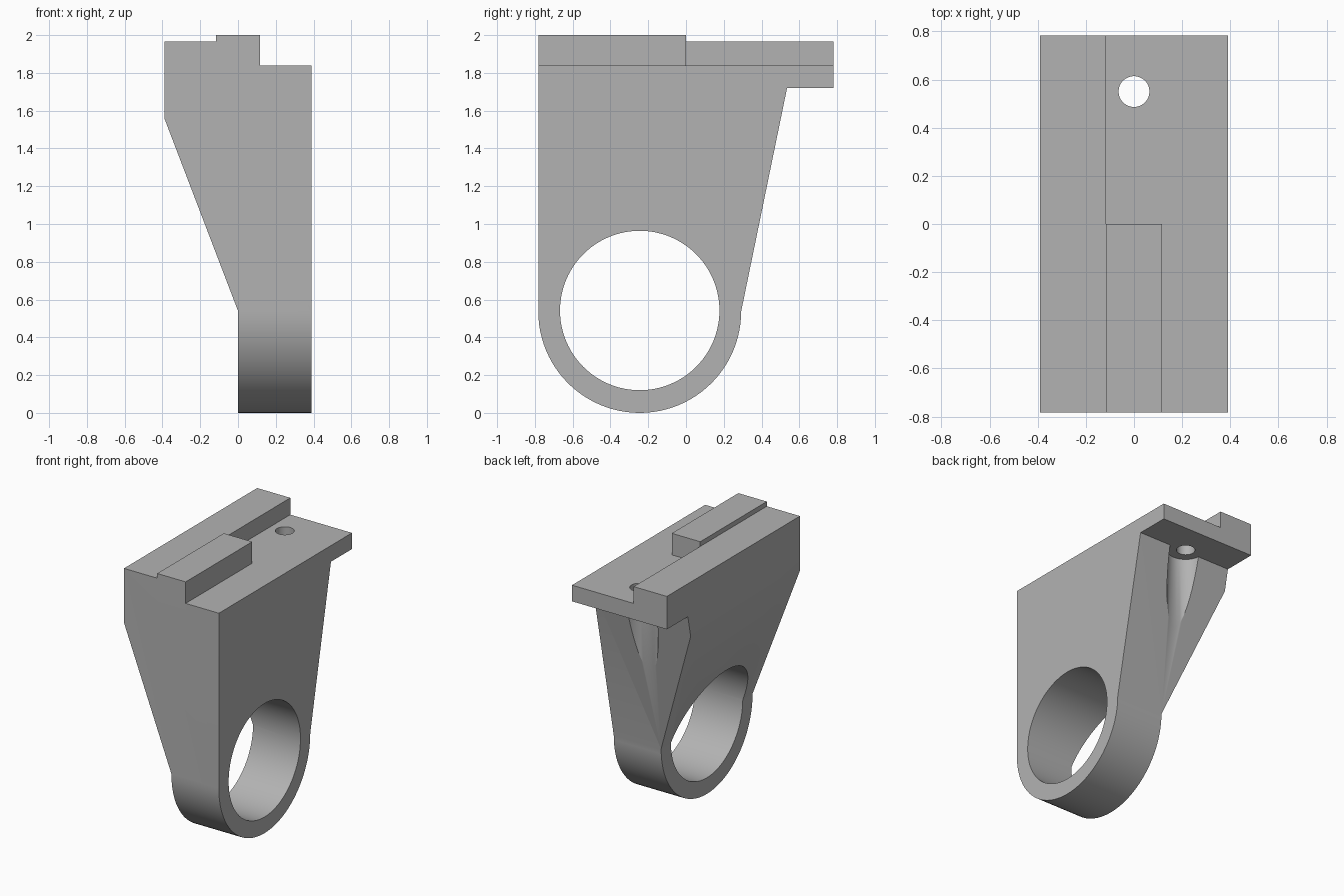
import bpy, bmesh, math
from mathutils import Vector

cube = bpy.data.objects.get("Cube")
if cube:
    bpy.data.objects.remove(cube, do_unlink=True)

grey = bpy.data.materials.new("plain_grey")
grey.use_nodes = True
grey.diffuse_color = (0.45, 0.45, 0.45, 1)
grey.node_tree.nodes["Principled BSDF"].inputs["Base Color"].default_value = (0.45, 0.45, 0.45, 1)


def prism(name, points, direction):
    """Extrude a closed outline of 3D points along a direction."""
    bm = bmesh.new()
    face = bm.faces.new([bm.verts.new(p) for p in points])
    out = bmesh.ops.extrude_face_region(bm, geom=[face])["geom"]
    moved = [v for v in out if isinstance(v, bmesh.types.BMVert)]
    bmesh.ops.translate(bm, verts=moved, vec=Vector(direction))
    bmesh.ops.recalc_face_normals(bm, faces=bm.faces)
    mesh = bpy.data.meshes.new(name)
    bm.to_mesh(mesh)
    bm.free()
    mesh.materials.append(grey)
    obj = bpy.data.objects.new(name, mesh)
    bpy.context.collection.objects.link(obj)
    return obj


def arc(cy, cz, r, start, end, steps):
    """Points on an arc as (first, second) pairs."""
    angles = [start + (end - start) * i / steps for i in range(steps + 1)]
    return [(cy + r * math.cos(a), cz + r * math.sin(a)) for a in angles]


def combine(target, other, operation):
    """Apply a boolean and discard the helper."""
    other.hide_render = True
    mod = target.modifiers.new(operation, 'BOOLEAN')
    mod.operation, mod.solver, mod.object = operation, 'EXACT', other
    bpy.ops.object.select_all(action='DESELECT')
    bpy.context.view_layer.objects.active = target
    target.select_set(True)
    bpy.ops.object.modifier_apply(modifier=mod.name)
    bpy.data.objects.remove(other, do_unlink=True)


HALF_X, HALF_Y = 0.39, 0.782
BORE_Y, BORE_Z = -0.245, 0.537
SCREW_Y = 0.55

# Side outline: round foot, sloping back and overhanging plate
side = arc(BORE_Y, BORE_Z, 0.537, math.pi, 2 * math.pi, 48)
side += [(0.535, 1.72), (HALF_Y, 1.72), (HALF_Y, 1.965), (-HALF_Y, 1.965)]
bracket = prism("bracket_body", [(-HALF_X, y, z) for y, z in side], (2 * HALF_X, 0, 0))

# Front outline: tapered flank, side rail and lower shelf
front = [(0, -0.1), (0.5, -0.1), (0.5, 1.84), (-0.117, 1.84), (-0.117, 2.1),
         (-0.5, 2.1), (-0.5, 1.849), (-HALF_X, 1.56), (0, 0.54)]
front[6:7] = [(-0.5, 1.56)]
combine(bracket, prism("front_outline", [(x, -1, z) for x, z in front], (0, 2, 0)), 'INTERSECT')

# Short centre rail
rail = [(-0.117, 1.8), (0.117, 1.8), (0.117, 2.0), (-0.117, 2.0)]
combine(bracket, prism("centre_rail", [(x, -HALF_Y, z) for x, z in rail], (0, HALF_Y, 0)), 'UNION')

# Large cross bore
bore = arc(BORE_Y, BORE_Z + 0.005, 0.422, 0, 2 * math.pi, 96)[:-1]
combine(bracket, prism("bore_cutter", [(-1, y, z) for y, z in bore], (2, 0, 0)), 'DIFFERENCE')

# Screw hole through the plate and its clearance groove below
for name, radius, bottom, top in (("hole_cutter", 0.064, 1.6, 2.1),
                                  ("groove_cutter", 0.128, 0.9, 1.72)):
    ring = arc(0, SCREW_Y, radius, 0, 2 * math.pi, 48)[:-1]
    combine(bracket, prism(name, [(x, y, bottom) for x, y in ring], (0, 0, top - bottom)), 'DIFFERENCE')

bpy.ops.object.shade_smooth_by_angle(angle=math.radians(25))
